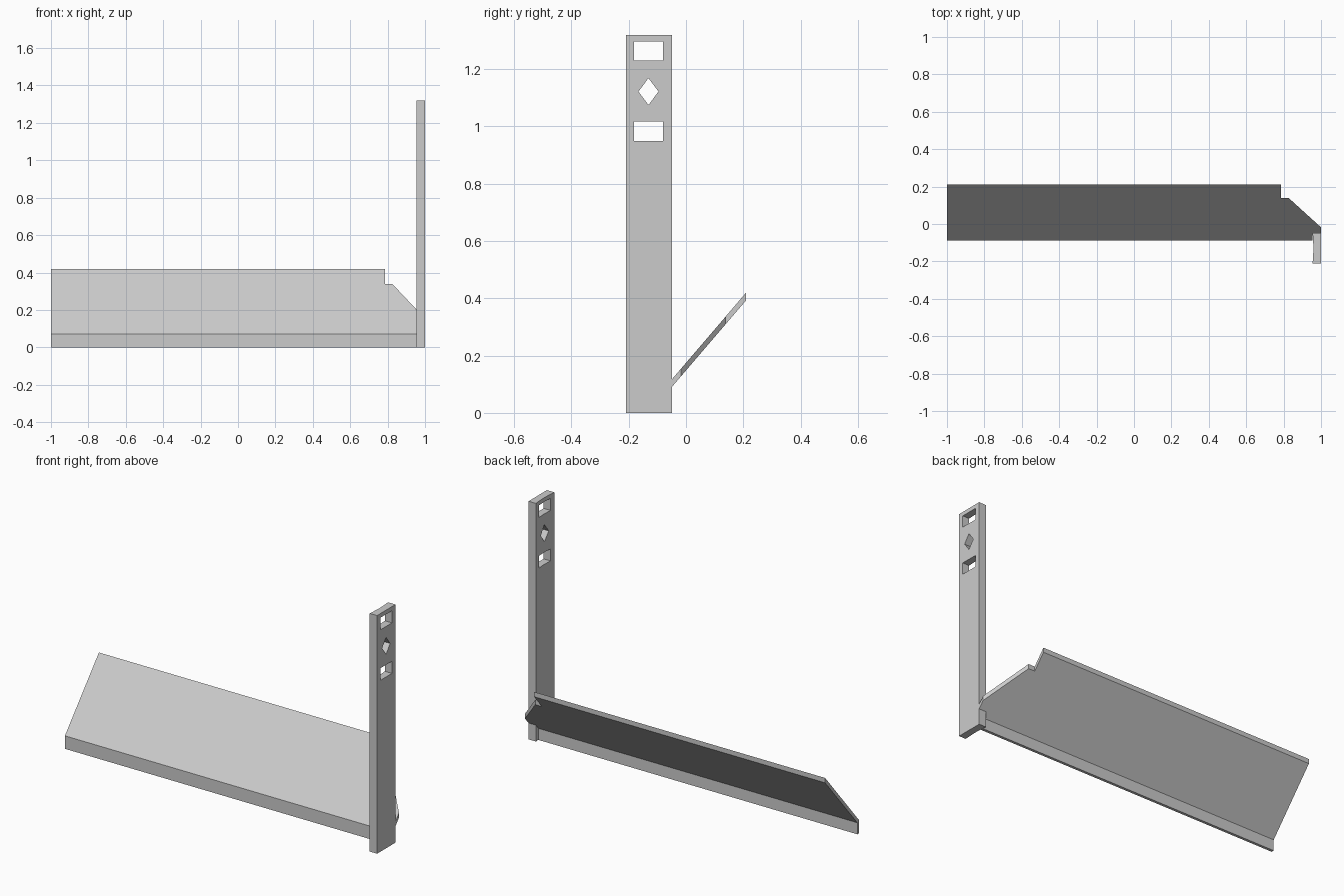
import bpy, bmesh
from mathutils import Vector

if "Cube" in bpy.data.objects:
    bpy.data.objects.remove(bpy.data.objects["Cube"])

grey = bpy.data.materials.new("steel grey")
grey.diffuse_color = (0.6, 0.6, 0.6, 1)
grey.use_nodes = True
grey.node_tree.nodes["Principled BSDF"].inputs["Base Color"].default_value = grey.diffuse_color


def prism(name, points, axis, start, end):
    """Extrude a flat outline along x (outline in y, z) or z (outline in x, y)."""
    bm = bmesh.new()
    place = (lambda a, b: (start, a, b)) if axis == "x" else (lambda a, b: (a, b, start))
    face = bm.faces.new([bm.verts.new(place(a, b)) for a, b in points])
    step = Vector((end - start, 0, 0)) if axis == "x" else Vector((0, 0, end - start))
    new = bmesh.ops.extrude_face_region(bm, geom=[face])["geom"]
    bmesh.ops.translate(bm, vec=step, verts=[v for v in new if isinstance(v, bmesh.types.BMVert)])
    bmesh.ops.recalc_face_normals(bm, faces=bm.faces)
    mesh = bpy.data.meshes.new(name)
    bm.to_mesh(mesh)
    bm.free()
    mesh.materials.append(grey)
    obj = bpy.data.objects.new(name, mesh)
    bpy.context.collection.objects.link(obj)
    return obj


def cut(obj, cutter):
    """Subtract the cutter and discard it."""
    mod = obj.modifiers.new("cut", "BOOLEAN")
    mod.operation = "DIFFERENCE"
    mod.solver = "EXACT"
    mod.object = cutter
    bpy.context.view_layer.objects.active = obj
    bpy.ops.object.modifier_apply(modifier=mod.name)
    bpy.data.objects.remove(cutter)


def rect(a0, a1, b0, b1):
    return [(a0, b0), (a1, b0), (a1, b1), (a0, b1)]


# Sloping plate with its folded front lip
plate = prism("sloping_plate", [(-0.088, 0), (-0.088, 0.072), (0.21, 0.42), (0.21, 0.393),
                                (-0.072, 0.064), (-0.072, 0)], "x", -1, 1)
# Stepped, bevelled rear corner
cut(plate, prism("corner_cutter", [(0.785, 0.3), (0.785, 0.14), (0.826, 0.14),
                                   (1.0, -0.018), (1.1, -0.018), (1.1, 0.3)], "z", -0.1, 0.6))
# Notch for the post
cut(plate, prism("notch_cutter", rect(0.955, 1.1, -0.3, -0.049), "z", -0.1, 0.6))

# Post with a shallow crease down its inner face
post = prism("post", [(0.955, -0.21), (1, -0.21), (1, -0.049), (0.955, -0.049),
                      (0.96, -0.13)], "z", 0, 1.32)
# Two slots and a diamond hole
holes = [rect(-0.181, -0.08, 1.23, 1.297), rect(-0.181, -0.08, 0.95, 1.017),
         [(-0.166, 1.122), (-0.131, 1.075), (-0.096, 1.122), (-0.131, 1.169)]]
for hole in holes:
    cut(post, prism("hole_cutter", hole, "x", 0.8, 1.2))
